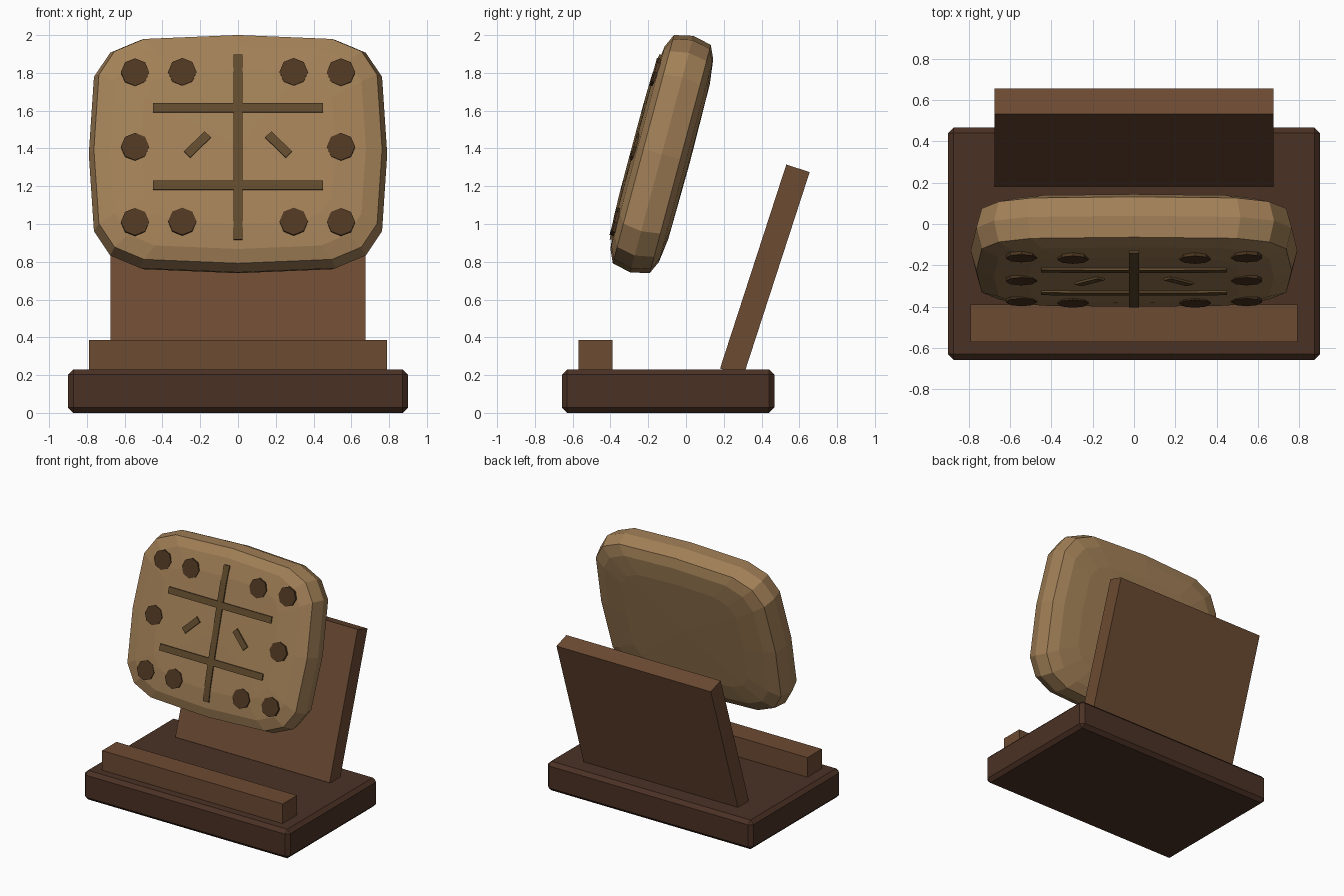
import bpy, bmesh, math
from mathutils import Matrix, Vector

if "Cube" in bpy.data.objects:
    bpy.data.objects.remove(bpy.data.objects["Cube"])


def material(name, rgb):
    m = bpy.data.materials.new(name)
    m.diffuse_color = (*rgb, 1)
    m.use_nodes = True
    m.node_tree.nodes["Principled BSDF"].inputs["Base Color"].default_value = m.diffuse_color
    return m


DARK_WOOD = material("dark_wood", (0.07, 0.031, 0.018))
WOOD = material("wood", (0.15, 0.069, 0.032))
CLAY = material("clay", (0.36, 0.215, 0.095))
HOLE = material("hole_brown", (0.075, 0.038, 0.015))
GROOVE = material("groove_brown", (0.12, 0.07, 0.026))


def finish(bm, name, mat, matrix=Matrix()):
    bmesh.ops.recalc_face_normals(bm, faces=bm.faces)
    me = bpy.data.meshes.new(name)
    bm.to_mesh(me)
    bm.free()
    me.materials.append(mat)
    ob = bpy.data.objects.new(name, me)
    ob.matrix_world = matrix
    bpy.context.collection.objects.link(ob)
    return ob


def box(name, size, loc, mat, tilt=0, bevel=0):
    bm = bmesh.new()
    bmesh.ops.create_cube(bm, size=1)
    bmesh.ops.scale(bm, vec=size, verts=bm.verts)
    if bevel:
        bmesh.ops.bevel(bm, geom=bm.edges[:], offset=bevel, segments=1,
                        affect='EDGES', profile=0.5)
    return finish(bm, name, mat,
                  Matrix.Translation(loc) @ Matrix.Rotation(math.radians(-tilt), 4, 'X'))


# Stand: base, front ledge, leaning back panel
box("base", (1.80, 1.125, 0.23), (0, -0.095, 0.115), DARK_WOOD, bevel=0.028)
box("front_ledge", (1.58, 0.18, 0.185), (0, -0.48, 0.2925), WOOD)
box("back_panel", (1.35, 0.13, 1.135), (0, 0.4175, 0.755), WOOD, tilt=18)

# Leaning tablet: a squared-off sphere with its poles front and back
A, D, H, N = 0.79, 0.155, 0.648, 4.5
TABLET = Matrix.Translation((0, -0.128, 1.37)) @ Matrix.Rotation(math.radians(-15), 4, 'X')
bm = bmesh.new()
bmesh.ops.create_uvsphere(bm, u_segments=16, v_segments=8, radius=1,
                          matrix=Matrix.Rotation(math.pi / 2, 4, 'X'))
for v in bm.verts:
    p = [0 if abs(c) < 1e-5 else math.copysign(abs(c) ** (2 / N), c) for c in v.co]
    v.co = (p[0] * A, p[1] * D, p[2] * H)
finish(bm, "tablet", CLAY, TABLET)


def depth(x, z):
    """Local y of the tablet's front surface."""
    r = abs(x / A) ** N + abs(z / H) ** N
    return -D * (1 - min(r, 0.99)) ** (1 / N)


# Round impressions along the sides
for s in (-1, 1):
    for x, z in ((0.545, 0.41), (0.545, 0), (0.545, -0.41), (0.295, 0.41), (0.295, -0.41)):
        bm = bmesh.new()
        bmesh.ops.create_cone(bm, cap_ends=True, segments=8, radius1=0.075, radius2=0.075,
                              depth=0.04, matrix=Matrix.Rotation(math.pi / 2, 4, 'X'))
        bmesh.ops.translate(bm, verts=bm.verts, vec=(s * x, depth(x, z) + 0.013, z))
        finish(bm, "round_mark", HOLE, TABLET)


def stroke(name, a, b, width=0.05, steps=8):
    """Thin bar that follows the tablet's front surface from a to b."""
    a, b = Vector(a), Vector(b)
    side = (b - a).normalized().orthogonal() * width / 2
    bm = bmesh.new()
    rings = []
    for i in range(steps + 1):
        c = a.lerp(b, i / steps)
        y = depth(c.x, c.y) - 0.008
        rings.append([bm.verts.new((c.x + k * side.x, y + dy, c.y + k * side.y))
                      for k, dy in ((-1, 0), (1, 0), (1, 0.03), (-1, 0.03))])
    for r, q in zip(rings, rings[1:]):
        for j in range(4):
            bm.faces.new((r[j], r[(j + 1) % 4], q[(j + 1) % 4], q[j]))
    bm.faces.new(rings[0])
    bm.faces.new(rings[-1])
    finish(bm, name, GROOVE, TABLET)


# Incised strokes: one upright, two crossing, two short diagonals
stroke("vertical_stroke", (0, -0.507), (0, 0.507))
for z in (-0.212, 0.212):
    stroke("cross_stroke", (-0.45, z), (0.45, z))
for s in (-1, 1):
    stroke("diagonal_stroke", (s * 0.27, -0.045), (s * 0.16, 0.065), 0.047, 1)
